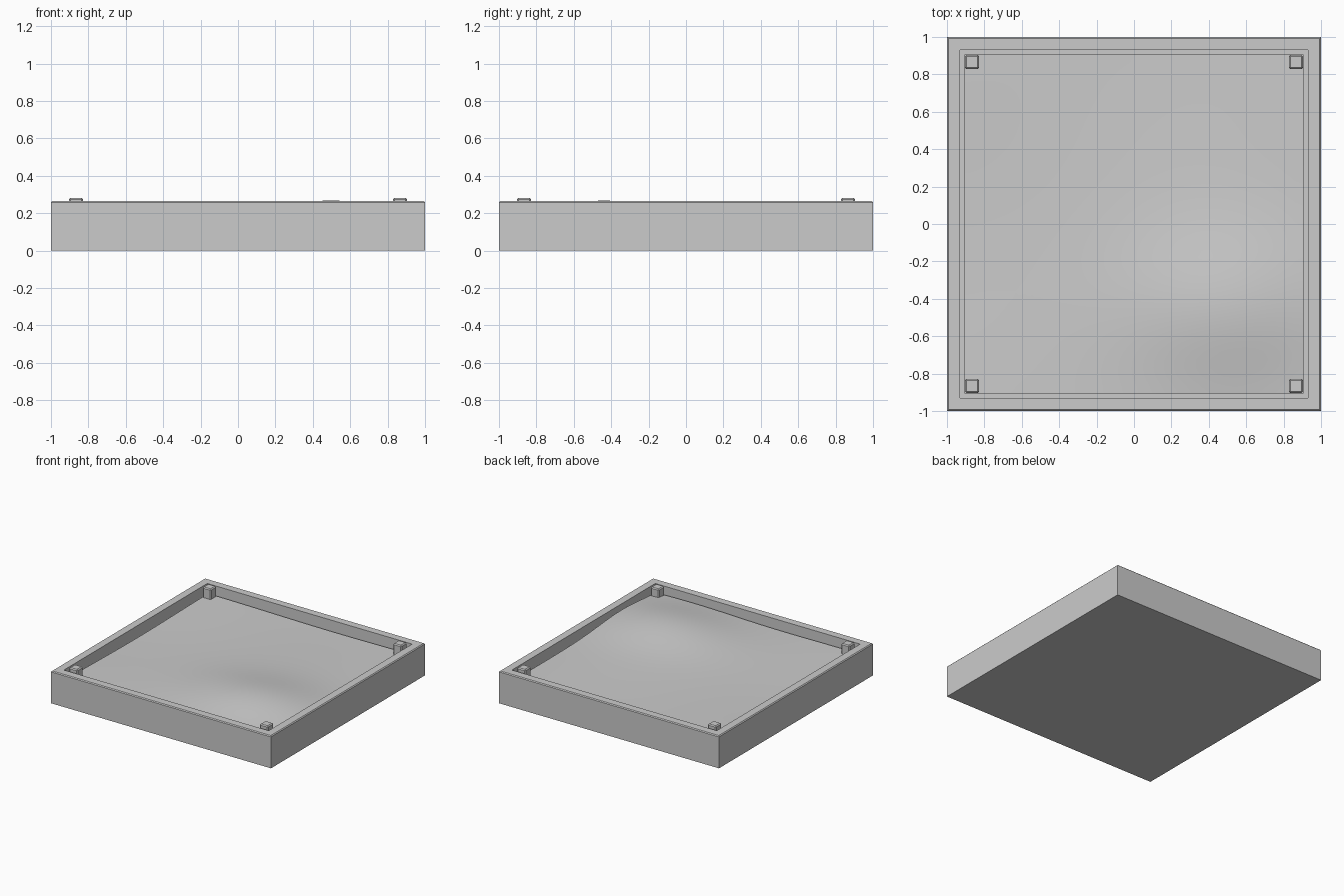
import bpy, bmesh, math

if "Cube" in bpy.data.objects:
    bpy.data.objects.remove(bpy.data.objects["Cube"])

OUTER, INNER, RIM, FLOOR = 1.0, 0.905, 0.265, 0.05


def new_object(name, bm):
    mesh = bpy.data.meshes.new(name)
    bmesh.ops.recalc_face_normals(bm, faces=bm.faces)
    bm.to_mesh(mesh)
    bm.free()
    ob = bpy.data.objects.new(name, mesh)
    bpy.context.collection.objects.link(ob)
    return ob


def bevel(ob, width, segments=1):
    mod = ob.modifiers.new("Bevel", "BEVEL")
    mod.width, mod.segments = width, segments
    mod.limit_method = "ANGLE"


# Tray: solid base with inset recess
bm = bmesh.new()
bmesh.ops.create_cube(bm, size=1)
for v in bm.verts:
    v.co = (v.co.x * 2 * OUTER, v.co.y * 2 * OUTER, (v.co.z + 0.5) * RIM)
bm.normal_update()
top = max(bm.faces, key=lambda f: f.normal.z)
# softened outer top edge
bmesh.ops.bevel(bm, geom=list(top.edges), offset=0.007, segments=1, affect="EDGES")
bm.normal_update()
top = max(bm.faces, key=lambda f: f.calc_center_median().z)
bmesh.ops.inset_region(bm, faces=[top], thickness=OUTER - 0.007 - INNER)
wall = bmesh.ops.extrude_face_region(bm, geom=[top])
for g in wall["geom"]:
    if isinstance(g, bmesh.types.BMVert):
        g.co.z = FLOOR
if top.is_valid:
    bmesh.ops.delete(bm, geom=[top], context="FACES_ONLY")
new_object("tray_frame", bm)


# Sand: gently rolling surface with one mound near the front right
def sand_height(x, y):
    mound = 0.073 * math.exp(-((x - 0.5) ** 2 / 0.30 + (y + 0.46) ** 2 / 0.17))
    ripple = 0.006 * math.sin(2.6 * x + 0.8) * math.cos(3.1 * y)
    return 0.193 + mound + ripple


bm = bmesh.new()
bmesh.ops.create_grid(bm, x_segments=40, y_segments=40, size=INNER)
for v in bm.verts:
    v.co.z = sand_height(v.co.x, v.co.y)
for f in bm.faces:
    f.smooth = True
new_object("sand", bm)

# Corner posts inside the frame
for sx in (-1, 1):
    for sy in (-1, 1):
        bm = bmesh.new()
        bmesh.ops.create_cube(bm, size=1)
        for v in bm.verts:
            v.co = (v.co.x * 0.075 + sx * 0.866, v.co.y * 0.075 + sy * 0.866,
                    FLOOR + (v.co.z + 0.5) * (0.282 - FLOOR))
        side = ("left" if sx < 0 else "right")
        end = ("front" if sy < 0 else "back")
        bevel(new_object(f"post_{end}_{side}", bm), 0.008)
